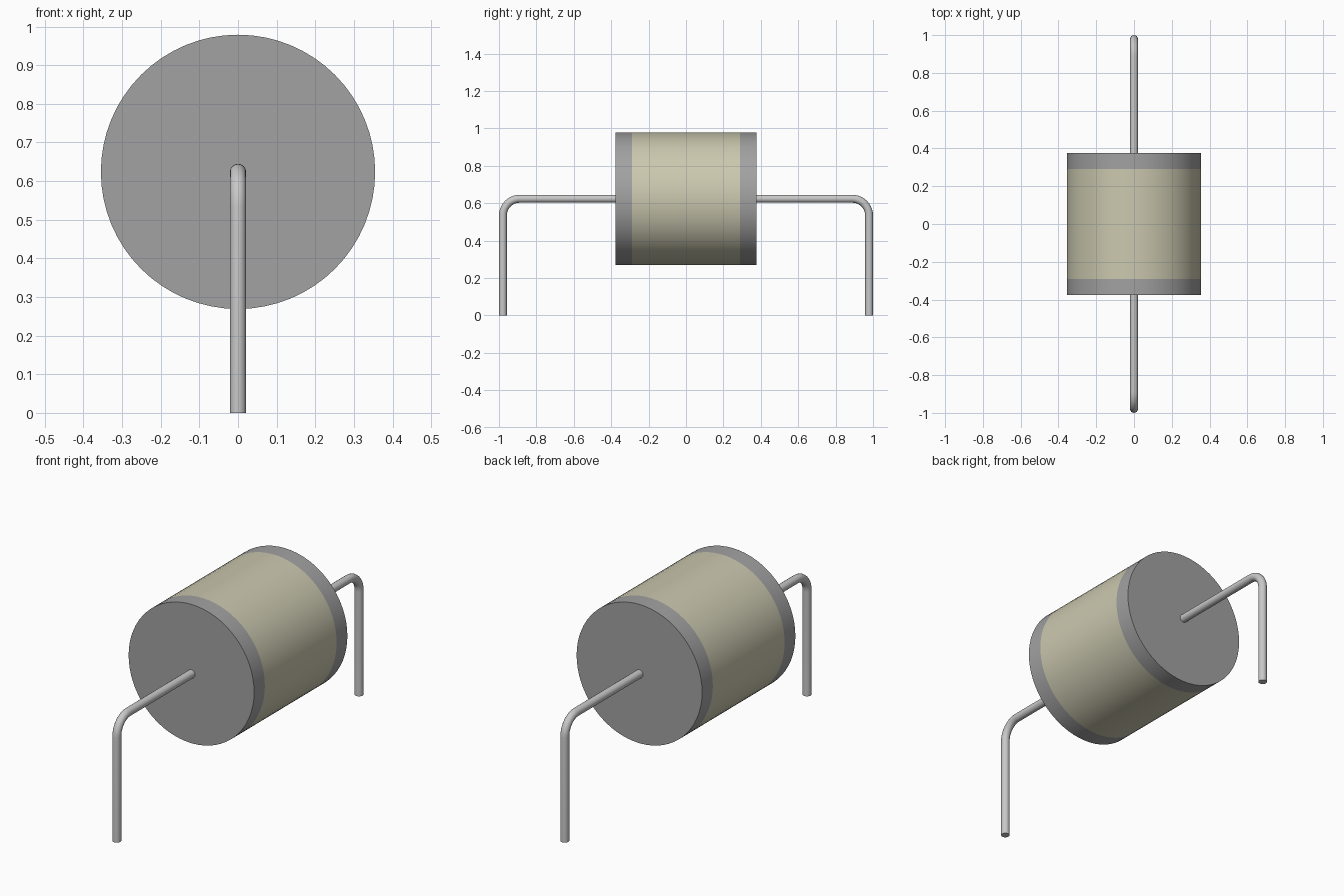
import bpy
import bmesh
import math
from mathutils import Matrix

if "Cube" in bpy.data.objects:
    bpy.data.objects.remove(bpy.data.objects["Cube"], do_unlink=True)

AXIS_Z = 0.624       # height of the body axis
BODY_R = 0.355
BODY_HALF = 0.377
BAND_EDGE = 0.29     # where the end bands meet the sleeve
LEAD_R = 0.021
LEG_Y = 0.979
BEND_R = 0.09


def make_material(name, color):
    mat = bpy.data.materials.new(name)
    mat.use_nodes = True
    mat.diffuse_color = color
    mat.node_tree.nodes["Principled BSDF"].inputs["Base Color"].default_value = color
    return mat


cream = make_material("cream sleeve", (0.60, 0.58, 0.43, 1))
grey = make_material("grey end band", (0.36, 0.36, 0.36, 1))
metal = make_material("light metal lead", (0.58, 0.58, 0.58, 1))


def smooth(obj):
    bpy.ops.object.select_all(action="DESELECT")
    obj.select_set(True)
    bpy.context.view_layer.objects.active = obj
    bpy.ops.object.shade_smooth_by_angle(angle=math.radians(35))


# Body: one cylinder along y, cut into a sleeve and two end bands
bm = bmesh.new()
bmesh.ops.create_cone(bm, cap_ends=True, segments=64, radius1=BODY_R, radius2=BODY_R,
                      depth=2 * BODY_HALF, matrix=Matrix.Rotation(math.pi / 2, 4, "X"))
for y in (-BAND_EDGE, BAND_EDGE):
    bmesh.ops.bisect_plane(bm, geom=bm.verts[:] + bm.edges[:] + bm.faces[:],
                           plane_co=(0, y, 0), plane_no=(0, 1, 0))
for face in bm.faces:
    face.material_index = int(abs(face.calc_center_median().y) > BAND_EDGE)
mesh = bpy.data.meshes.new("body")
bm.to_mesh(mesh)
bm.free()
mesh.materials.append(cream)
mesh.materials.append(grey)
body = bpy.data.objects.new("body", mesh)
body.location.z = AXIS_Z
bpy.context.collection.objects.link(body)
smooth(body)


# Leads: round wire leaving each end and bending down to the ground
def make_lead(name, side):
    path = [(BODY_HALF - 0.01, AXIS_Z)]
    steps = 10
    for i in range(steps + 1):
        a = math.pi / 2 * (1 - i / steps)
        path.append((LEG_Y - BEND_R + BEND_R * math.cos(a),
                     AXIS_Z - BEND_R + BEND_R * math.sin(a)))
    path.append((LEG_Y, 0))
    curve = bpy.data.curves.new(name, "CURVE")
    curve.dimensions = "3D"
    curve.bevel_depth = LEAD_R
    curve.bevel_resolution = 6
    curve.use_fill_caps = True
    spline = curve.splines.new("POLY")
    spline.points.add(len(path) - 1)
    for point, (y, z) in zip(spline.points, path):
        point.co = (0, side * y, z, 1)
    curve.materials.append(metal)
    lead = bpy.data.objects.new(name, curve)
    bpy.context.collection.objects.link(lead)
    bpy.ops.object.select_all(action="DESELECT")
    lead.select_set(True)
    bpy.context.view_layer.objects.active = lead
    bpy.ops.object.convert(target="MESH")
    smooth(bpy.context.view_layer.objects.active)


make_lead("front_lead", -1)
make_lead("back_lead", 1)
